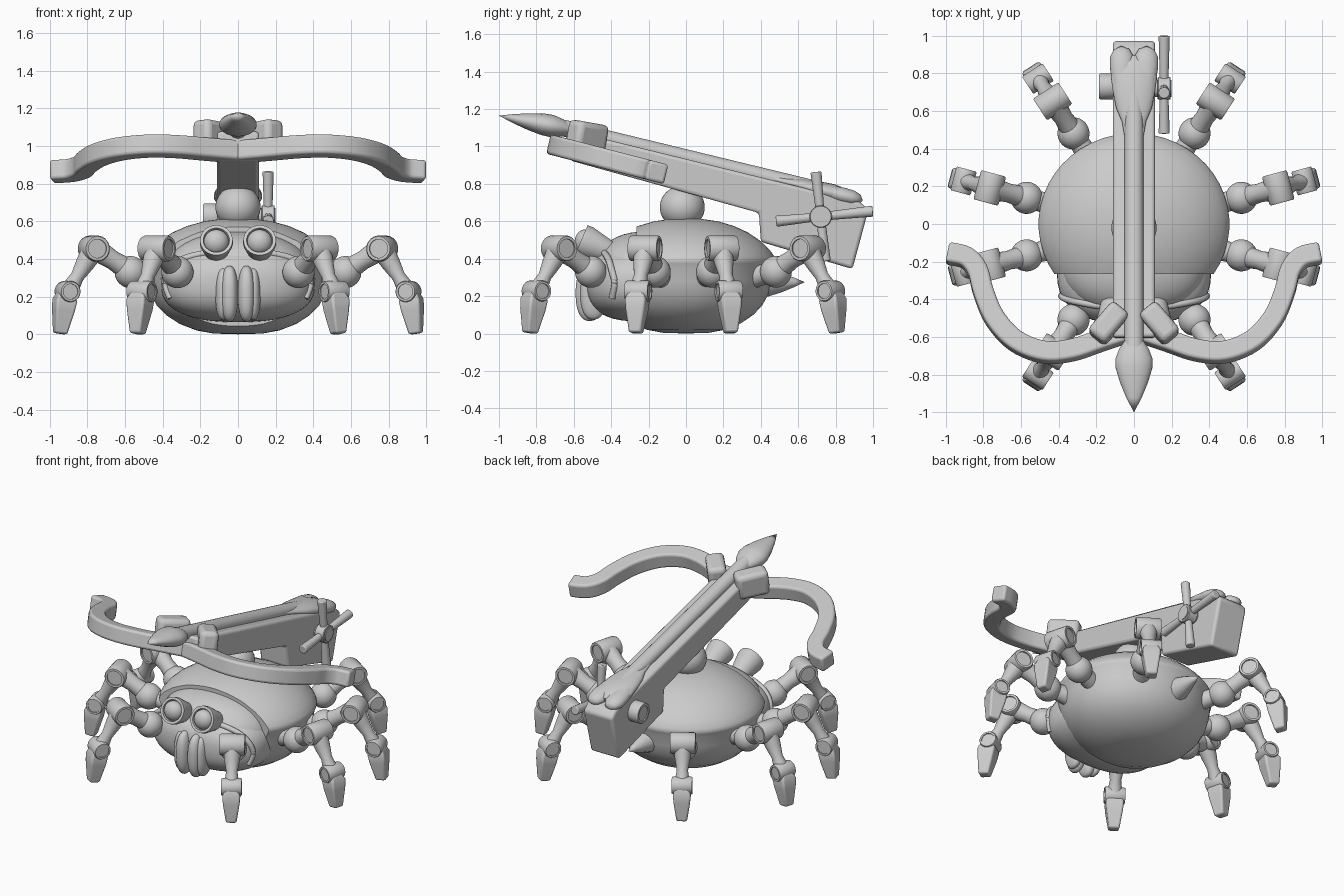
import bpy, bmesh, math
from mathutils import Vector, Matrix

cube = bpy.data.objects.get("Cube")
if cube:
    bpy.data.objects.remove(cube)

grey = bpy.data.materials.new("plain grey")
grey.use_nodes = True
GREY = (0.6, 0.6, 0.6, 1)
grey.diffuse_color = GREY
grey.node_tree.nodes["Principled BSDF"].inputs["Base Color"].default_value = GREY
made = []


def finish(name, bm, bevel=0):
    bmesh.ops.remove_doubles(bm, verts=bm.verts, dist=0.0005)
    bmesh.ops.recalc_face_normals(bm, faces=bm.faces)
    mesh = bpy.data.meshes.new(name)
    bm.to_mesh(mesh)
    bm.free()
    mesh.materials.append(grey)
    ob = bpy.data.objects.new(name, mesh)
    bpy.context.collection.objects.link(ob)
    if bevel:
        mod = ob.modifiers.new("soft_edges", "BEVEL")
        mod.width, mod.segments, mod.limit_method = bevel, 3, "ANGLE"
    made.append(ob)
    return ob


def skin(bm, rings):
    """Bridge a list of equal vertex rings and cap both ends."""
    n = len(rings[0])
    for a, b in zip(rings, rings[1:]):
        for i in range(n):
            j = (i + 1) % n
            bm.faces.new((a[i], a[j], b[j], b[i]))
    bm.faces.new(rings[0])
    bm.faces.new(rings[-1])


def lathe(name, p, q, profile, segs=24, flat=1, bevel=0, cut_y=None):
    """Turn (radius, fraction) pairs about the axis from p to q."""
    p, q = Vector(p), Vector(q)
    axis = q - p
    d = axis.normalized()
    side = Vector((0, 0, 1)).cross(d)
    side = side.normalized() if side.length > 0.01 else Vector((1, 0, 0))
    up = d.cross(side)
    bm = bmesh.new()
    rings = []
    for r, t in profile:
        r = max(r, 0.00005)
        angles = [(i + 0.5) * math.tau / segs for i in range(segs)]
        rings.append([bm.verts.new(p + axis * t + side * r * math.cos(a)
                                   + up * r * flat * math.sin(a)) for a in angles])
    skin(bm, rings)
    if cut_y is not None:
        bmesh.ops.remove_doubles(bm, verts=bm.verts, dist=0.0005)
        geom = bm.verts[:] + bm.edges[:] + bm.faces[:]
        bmesh.ops.bisect_plane(bm, geom=geom, plane_co=(0, cut_y, 0),
                               plane_no=(0, 1, 0), clear_inner=True)
        bmesh.ops.holes_fill(bm, edges=bm.edges)
    return finish(name, bm, bevel)


def rod(name, p, q, r1, r2=None, **kw):
    return lathe(name, p, q, [(r1, 0), (r2 or r1, 1)], **kw)


def drum(name, p, q, r):
    """Cylinder with a recessed disc in each end."""
    i = r * 0.72
    return lathe(name, p, q, [(0, 0.06), (i, 0.06), (i, 0), (r * 0.93, 0), (r, 0.06),
                              (r, 0.94), (r * 0.93, 1), (i, 1), (i, 0.94), (0, 0.94)])


def ball(name, centre, radii, power=1):
    """Ellipsoid; a power under one makes it boxier."""
    bm = bmesh.new()
    bmesh.ops.create_uvsphere(bm, u_segments=40, v_segments=24, radius=1)
    for v in bm.verts:
        v.co = Vector([c + r * math.copysign(abs(k) ** power, k)
                       for c, r, k in zip(centre, radii, v.co)])
    return finish(name, bm)


def spline(points, steps=5):
    """Smooth path through the points."""
    pts = [Vector(p) for p in points]
    pts = [2 * pts[0] - pts[1]] + pts + [2 * pts[-1] - pts[-2]]
    out = []
    for a, b, c, d in zip(pts, pts[1:], pts[2:], pts[3:]):
        for s in range(steps):
            t = s / steps
            out.append(0.5 * (2 * b + (c - a) * t + (2 * a - 5 * b + 4 * c - d) * t ** 2
                              + (3 * b - a - 3 * c + d) * t ** 3))
    return out + [pts[-2]]


# Domed body, boxy face and sloping forehead
shell = [(0, 0), (.13, .004), (.22, .02), (.31, .055), (.38, .1), (.43, .15), (.465, .21),
         (.485, .28), (.493, .35), (.503, .375), (.507, .39), (.5, .41), (.47, .45),
         (.42, .495), (.35, .54), (.27, .575), (.18, .6), (.09, .612), (0, .615)]
lathe("body_shell", (0, 0, 0), (0, 0, 1), shell, segs=48, flat=0.95, cut_y=-0.265)
FACE, SIZE, POWER = (0, -.25, .27), (.41, .285, .205), 0.8
ball("face", FACE, SIZE, POWER)
ball("forehead", (0, -.22, .33), (.385, .275, .215), 0.92)


def on_face(x, z):
    rest = 1 - sum(abs(k) ** (2 / POWER) for k in (x / SIZE[0], (z - FACE[2]) / SIZE[2]))
    return Vector((x, FACE[1] - SIZE[1] * max(rest, 0) ** (POWER / 2), z))


# Brow ridge half sunk into the face
arch = [(.36, .19), (.385, .27), (.36, .345), (.29, .4), (.16, .432), (0, .44)]
brow = spline([on_face(x, z) for x, z in arch] + [on_face(-x, z) for x, z in arch[-2::-1]])
bm = bmesh.new()
rings = []
for k, c in enumerate(brow):
    t = (brow[min(k + 1, len(brow) - 1)] - brow[max(k - 1, 0)]).normalized()
    u = t.cross(Vector((0, 0, 1))).normalized()
    w = u.cross(t)
    rings.append([bm.verts.new(c + .018 * (u * math.cos(a) + w * math.sin(a)))
                  for a in [i * math.tau / 10 for i in range(10)]])
skin(bm, rings)
finish("brow_ridge", bm)

for s, label in ((1, "left"), (-1, "right")):
    # Eyes and fangs
    x = s * .115
    lathe(label + "_eye_socket", (x, -.41, .435), (x, -.56, .50),
          [(.06, 0), (.088, .8), (.087, 1), (.07, 1), (.066, .9), (0, .9)])
    ball(label + "_eye", (x, -.54, .49), (.066, .055, .066))
    ball(label + "_fang", (s * .045, -.515, .215), (.046, .075, .148), 0.85)
    ball(label + "_outer_fang", (s * .08, -.495, .215), (.04, .07, .14), 0.85)

# Rear spike
lathe("tail_spike", (0, .42, .27), (0, .635, .275),
      [(.08, 0), (.055, .4), (.025, .75), (0, 1)], segs=12)

# Eight jointed legs, built along +x and turned into place
for n, deg in enumerate((15, 57, 123, 165, 195, 237, 303, 345), 1):
    parts = [
        rod("hip", (.44, 0, .30), (.57, 0, .33), .06, .05),
        ball("hip_ball", (.59, 0, .33), (.085, .085, .085)),
        lathe("upper_leg", (.60, 0, .34), (.78, 0, .45), [(.06, 0), (.05, .5), (.062, 1)]),
        drum("elbow", (.793, -.08, .455), (.793, .08, .455), .069),
        lathe("shin", (.795, 0, .45), (.93, 0, .23), [(.058, .1), (.05, .35), (.036, .65), (.05, 1)]),
        drum("knee", (.937, -.065, .227), (.937, .065, .227), .056),
        lathe("claw", (.945, 0, .23), (.978, 0, .003), [(.055, 0), (.08, .22), (.074, .45), (.047, 1)],
              segs=4, bevel=.012),
    ]
    for ob in parts:
        ob.name = f"leg_{n}_{ob.name.split('.')[0]}"
        ob.data.transform(Matrix.Translation((0, -.014, 0))
                          @ Matrix.Rotation(math.radians(deg), 4, "Z"))

# Swivel ball and crossbow stock with its rear housing
ball("swivel_ball", (0, -.02, .675), (.12, .12, .115))
outline = [(-.62, .925), (.39, .645), (.40, .49), (.89, .345), (.975, .66), (.93, .705), (-.60, 1.08)]
bm = bmesh.new()
skin(bm, [[bm.verts.new((x, y, z)) for y, z in outline] for x in (-.112, .112)])
finish("stock", bm, .018)

# Bow limbs: a rectangular section swept along a curve in the tilted plane
TILT = math.tan(math.radians(14.5))
path = [(0, -.56), (.18, -.62), (.33, -.67), (.48, -.68), (.63, -.62), (.74, -.50),
        (.80, -.36), (.83, -.25), (.89, -.18), (.99, -.155)]
half = spline([(x, y, .823 - y * TILT) for x, y in path])
for s, label in ((1, "left"), (-1, "right")):
    bm = bmesh.new()
    rings = []
    for k, c in enumerate(half):
        t = half[min(k + 1, len(half) - 1)] - half[max(k - 1, 0)]
        across = Vector((-t.y, t.x, -t.x * TILT)).normalized() * .054
        thick = Vector((0, .012, .052))
        ring = [c + across * a + thick * b for a, b in ((-1, -1), (1, -1), (1, 1), (-1, 1))]
        rings.append([bm.verts.new((v.x * s, v.y, v.z)) for v in ring])
    skin(bm, rings)
    finish(label + "_bow_limb", bm, .016)
    # Guide post beside the bolt
    bm = bmesh.new()
    bmesh.ops.create_cube(bm, size=1)
    for v in bm.verts:
        v.co = Vector((v.co.x * .21, v.co.y * .12, v.co.z * .17))
    bmesh.ops.transform(bm, verts=bm.verts, matrix=Matrix.Translation((s * .135, -.53, 1.045))
                        @ Matrix.Rotation(math.radians(-10), 4, "X")
                        @ Matrix.Rotation(math.radians(-50 * s), 4, "Z"))
    finish(label + "_guide_post", bm, .03)


# Bolt laid along the top of the stock
def on_bolt(y, x=0):
    return (x, y, .94 - .242 * y)


rod("bolt_shaft", on_bolt(-.66), on_bolt(.7), .05, flat=.9)
lathe("bolt_head", on_bolt(-.62), (0, -1, 1.165),
      [(.05, 0), (.08, .12), (.1, .26), (.098, .38), (.075, .58), (.04, .8), (0, 1)], flat=.6)
lathe("bolt_tail", on_bolt(.46), on_bolt(.89),
      [(.05, 0), (.065, .2), (.095, .36), (.112, .55), (.124, .75), (.1, .9), (.05, 1)], flat=.4)
for s, label in ((1, "left"), (-1, "right")):
    lathe(label + "_tail_lobe", on_bolt(.58, s * .05), on_bolt(.945, s * .068),
          [(0, 0), (.03, .15), (.055, .4), (.066, .7), (.062, .85), (.042, .95), (0, 1)], flat=.66)

# Winding crank on the left, axle knob on the right
hub = Vector((.16, .72, .625))
rod("crank_axle", (.05, .72, .625), (.2, .72, .625), .045)
drum("crank_hub", (.125, .72, .625), (.195, .72, .625), .06)
for k in range(4):
    a = math.radians(6 + 90 * k)
    length = .28 if k == 0 else .24
    rod(f"crank_spoke_{k + 1}", hub, hub + Vector((0, math.cos(a), math.sin(a))) * length,
        .022, .03, segs=16, bevel=.006)
drum("axle_knob", (-.185, .73, .625), (-.08, .73, .625), .07)

# Smooth shading with crisp edges
bpy.ops.object.select_all(action="DESELECT")
for ob in made:
    ob.select_set(True)
bpy.context.view_layer.objects.active = made[0]
bpy.ops.object.shade_smooth_by_angle(angle=math.radians(38))
